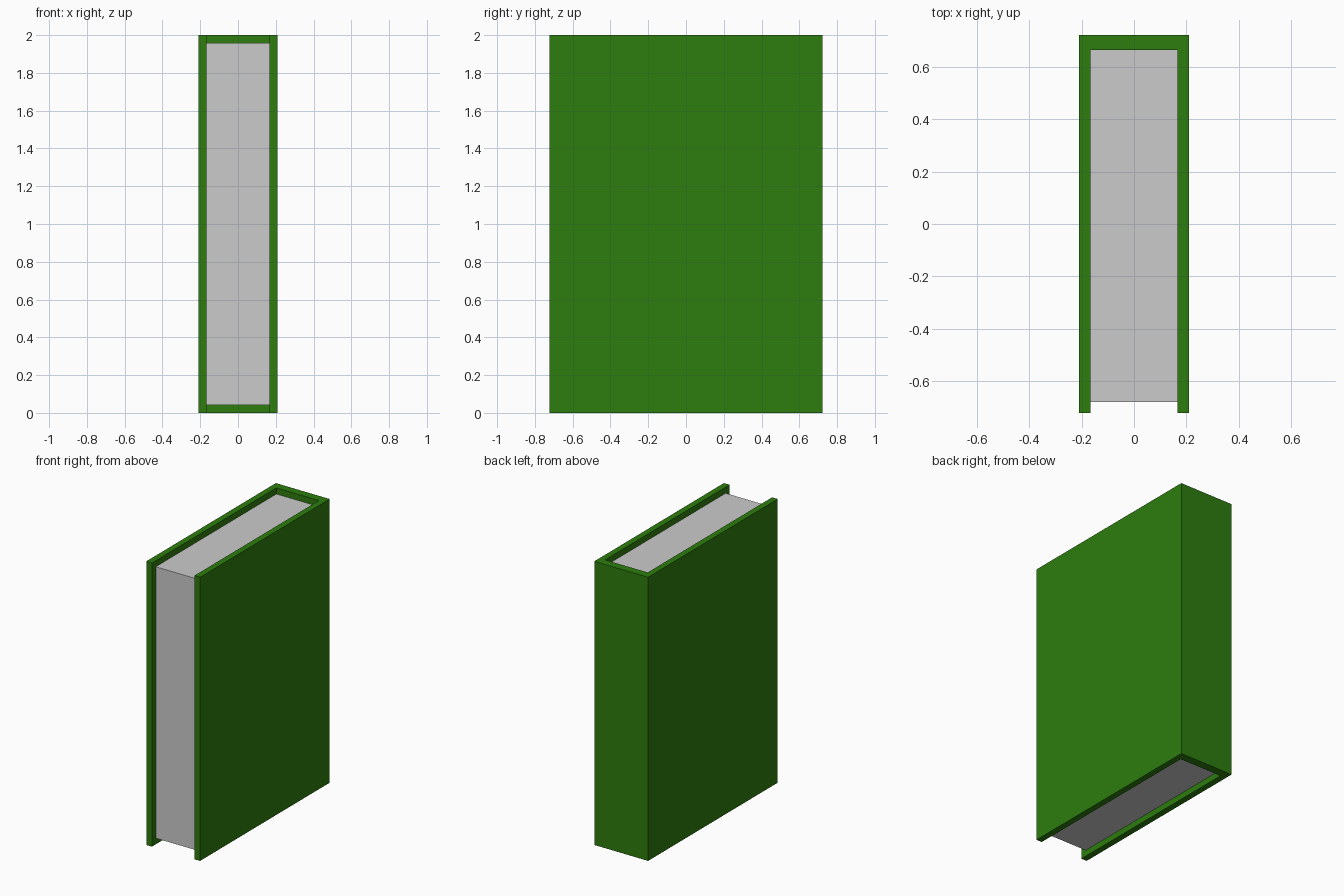
import bpy, bmesh

if "Cube" in bpy.data.objects:
    bpy.data.objects.remove(bpy.data.objects["Cube"])

HALF_W, HALF_D, HEIGHT = 0.21, 0.722, 2.0
INNER_W = 0.166      # inner face of the boards
SPINE_Y = 0.664      # inner face of the spine
PAGE_FRONT = -0.679
PAGE_INSET = 0.043   # page block stops short of the cover top and bottom


def extrude_profile(name, points, z0, z1):
    bm = bmesh.new()
    face = bm.faces.new([bm.verts.new((x, y, z0)) for x, y in points])
    ext = bmesh.ops.extrude_face_region(bm, geom=[face])["geom"]
    top = [v for v in ext if isinstance(v, bmesh.types.BMVert)]
    bmesh.ops.translate(bm, verts=top, vec=(0, 0, z1 - z0))
    bmesh.ops.recalc_face_normals(bm, faces=bm.faces)
    mesh = bpy.data.meshes.new(name)
    bm.to_mesh(mesh)
    bm.free()
    obj = bpy.data.objects.new(name, mesh)
    bpy.context.collection.objects.link(obj)
    return obj


# Cover: two boards joined by the spine, one U-shaped profile
half = [(HALF_W, HALF_D), (HALF_W, -HALF_D), (INNER_W, -HALF_D), (INNER_W, SPINE_Y)]
cover = extrude_profile("cover", half + [(-x, y) for x, y in reversed(half)], 0, HEIGHT)
green = bpy.data.materials.new("green_cover")
green.diffuse_color = (0.026, 0.205, 0.0044, 1)
green.use_nodes = True
green.node_tree.nodes["Principled BSDF"].inputs["Base Color"].default_value = green.diffuse_color
cover.data.materials.append(green)

# Page block: fills the cover, recessed at the front, top and bottom
extrude_profile("pages",
                [(-INNER_W, PAGE_FRONT), (INNER_W, PAGE_FRONT),
                 (INNER_W, SPINE_Y), (-INNER_W, SPINE_Y)],
                PAGE_INSET, HEIGHT - PAGE_INSET)
